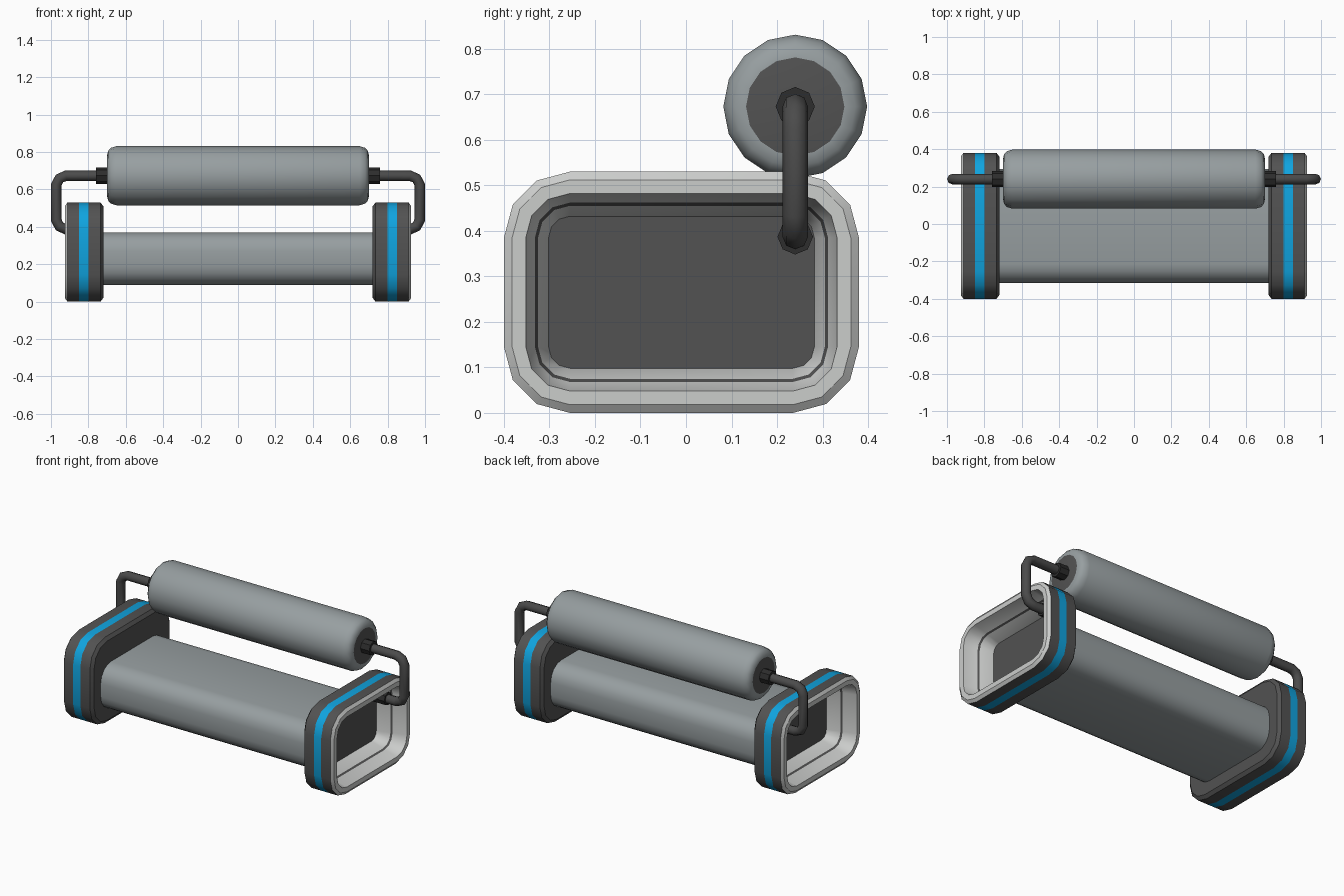
import bpy, bmesh, math

if "Cube" in bpy.data.objects:
    bpy.data.objects.remove(bpy.data.objects["Cube"])


def material(name, rgb):
    m = bpy.data.materials.new(name)
    m.diffuse_color = (*rgb, 1)
    m.use_nodes = True
    m.node_tree.nodes["Principled BSDF"].inputs["Base Color"].default_value = m.diffuse_color
    return m


CASING = material("dark grey casing", (0.085, 0.085, 0.085))
RIM = material("light grey lining", (0.60, 0.61, 0.60))
STRIPE = material("bright blue", (0.005, 0.37, 0.74))
GREY = material("mid grey", (0.31, 0.345, 0.355))
ROD = material("rod grey", (0.07, 0.07, 0.07))
BLACK = material("collar black", (0.026, 0.026, 0.026))


def rounded_rect(x, y0, y1, z0, z1, r, n=3):
    """Loop of points in the yz plane with n segments per corner."""
    pts = []
    for i, (cy, cz) in enumerate([(y1 - r, z1 - r), (y0 + r, z1 - r),
                                  (y0 + r, z0 + r), (y1 - r, z0 + r)]):
        for k in range(n + 1):
            a = math.pi / 2 * (i + k / n)
            pts.append((x, cy + r * math.cos(a), cz + r * math.sin(a)))
    return pts


def circle(x, y, z, r, n):
    return [(x, y + r * math.cos(2 * math.pi * i / n),
             z + r * math.sin(2 * math.pi * i / n)) for i in range(n)]


def loft(name, rings, mats, band_mats=None, caps=(0, 0), mirror=False, angle=40):
    """Skin a row of loops; band_mats colours each band, caps the two ends."""
    bm = bmesh.new()
    loops = [[bm.verts.new(p) for p in ring] for ring in rings]
    n = len(loops[0])
    for b in range(len(loops) - 1):
        for i in range(n):
            j = (i + 1) % n
            f = bm.faces.new((loops[b][i], loops[b][j], loops[b + 1][j], loops[b + 1][i]))
            f.material_index = band_mats[b] if band_mats else 0
    for loop, m in zip((loops[0], loops[-1]), caps):
        bm.faces.new(loop).material_index = m
    bmesh.ops.recalc_face_normals(bm, faces=bm.faces)
    me = bpy.data.meshes.new(name)
    bm.to_mesh(me)
    bm.free()
    for m in mats:
        me.materials.append(m)
    ob = bpy.data.objects.new(name, me)
    bpy.context.collection.objects.link(ob)
    finish(ob, mirror, angle)
    return ob


def finish(ob, mirror, angle):
    bpy.ops.object.select_all(action='DESELECT')
    ob.select_set(True)
    bpy.context.view_layer.objects.active = ob
    bpy.ops.object.shade_smooth_by_angle(angle=math.radians(angle))
    if mirror:
        ob.modifiers.new("Mirror", 'MIRROR').use_axis[0] = True


# End caps: striped casing outside, light hollow with a dark groove inside
profile = [  # x, inset from the outline, material of the following band
    (0.72, 0.04, 0), (0.72, 0.02, 0), (0.735, 0.0, 0), (0.80, 0.0, 2),
    (0.85, 0.0, 0), (0.912, 0.0, 1), (0.925, 0.018, 1), (0.925, 0.048, 1),
    (0.84, 0.068, 0), (0.83, 0.075, 1), (0.75, 0.098, 0)]
rings = [rounded_rect(x, -0.40 + d, 0.38 - d, d, 0.53 - d, 0.145 - d)
         for x, d, _ in profile]
loft("end_cap", rings, [CASING, RIM, STRIPE], [p[2] for p in profile], mirror=True, angle=35)

# Long body between the caps
loft("body_bar", [rounded_rect(x, -0.315, 0.295, 0.09, 0.37, 0.10, 4) for x in (-0.73, 0.73)],
     [GREY])

# Padded roller with dark end discs
RY, RZ = 0.24, 0.673
roller = [(0.65, 0.158), (0.68, 0.149), (0.695, 0.132), (0.70, 0.108)]
both = [(-x, r) for x, r in reversed(roller)] + roller
loft("roller", [circle(x, RY, RZ, r, 16) for x, r in both],
     [GREY, CASING], caps=(1, 1), angle=50)

# Collars where the rod meets the roller and the cap
loft("roller_collar", [circle(x, RY, RZ, 0.043, 8) for x in (0.69, 0.76)],
     [BLACK], mirror=True)
loft("cap_collar", [circle(x, RY, 0.387, 0.039, 8) for x in (0.74, 0.86)],
     [BLACK], mirror=True)

# Bent rod bracket on each side
path = [(0.70, RZ), (0.92, RZ), (0.955, RZ - 0.015), (0.972, RZ - 0.05),
        (0.972, 0.437), (0.955, 0.402), (0.92, 0.387), (0.76, 0.387)]
cu = bpy.data.curves.new("bracket_rod", 'CURVE')
cu.dimensions = '3D'
cu.bevel_depth = 0.028
cu.bevel_resolution = 2
cu.use_fill_caps = True
sp = cu.splines.new('POLY')
sp.points.add(len(path) - 1)
for pt, (x, z) in zip(sp.points, path):
    pt.co = (x, RY, z, 1)
cu.materials.append(ROD)
rod = bpy.data.objects.new("bracket_rod", cu)
bpy.context.collection.objects.link(rod)
bpy.ops.object.select_all(action='DESELECT')
rod.select_set(True)
bpy.context.view_layer.objects.active = rod
bpy.ops.object.convert(target='MESH')
finish(bpy.context.view_layer.objects.active, True, 50)
